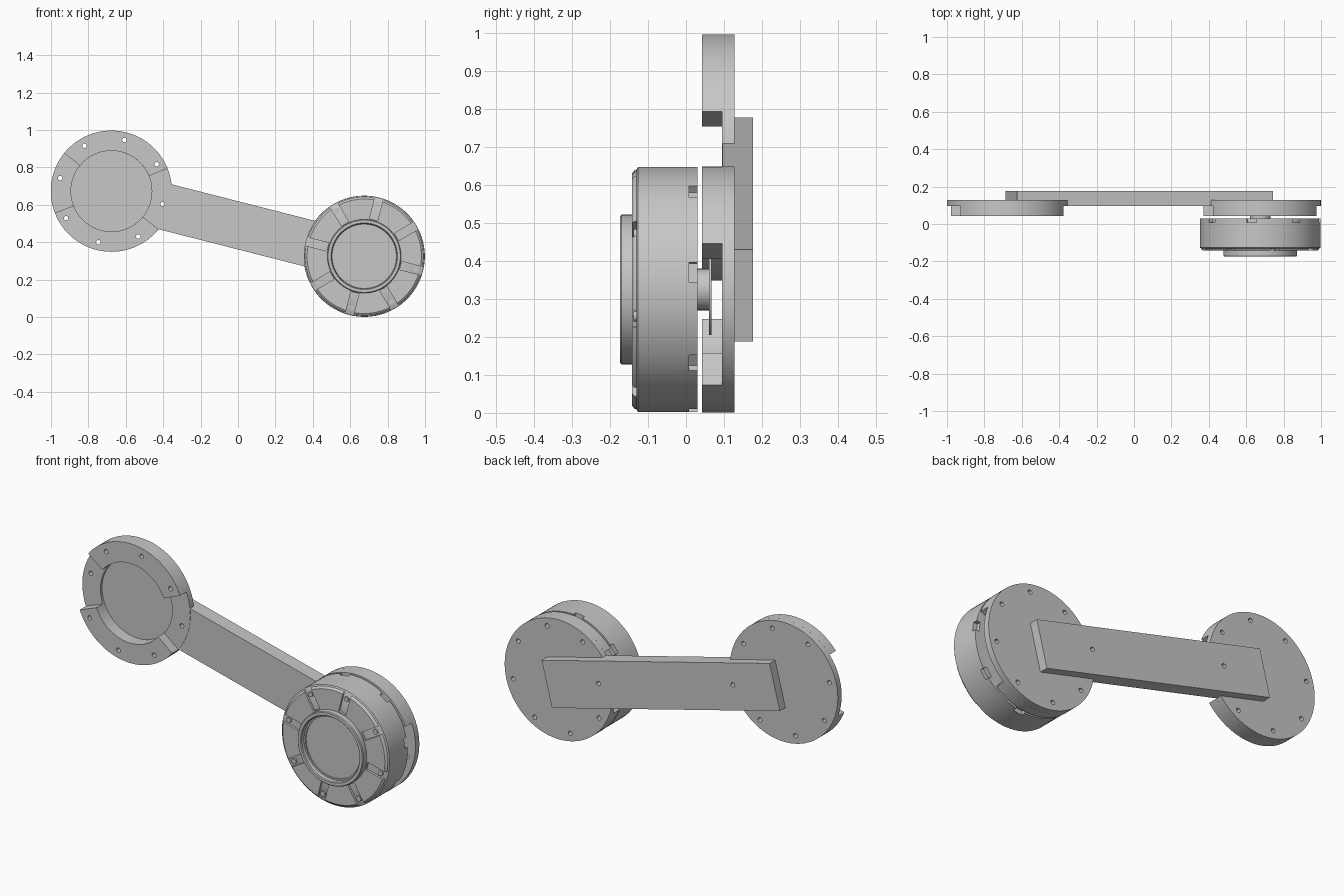
import bpy, bmesh
from math import sin, cos, radians, pi
from mathutils import Vector

if "Cube" in bpy.data.objects:
    bpy.data.objects.remove(bpy.data.objects["Cube"])

grey = bpy.data.materials.new("machined grey")
grey.use_nodes = True
GREY = (0.57, 0.57, 0.57, 1)
grey.diffuse_color = GREY
grey.node_tree.nodes["Principled BSDF"].inputs["Base Color"].default_value = GREY

TILT = -14.3                       # slope of the arm in degrees
LEFT, RIGHT = (-0.677, 0.673), (0.675, 0.325)
R, BORE = 0.324, 0.216
EIGHT = [TILT + 45 * k for k in range(8)]


def polar(c, r, deg):
    return (c[0] + r * cos(radians(deg)), c[1] + r * sin(radians(deg)))


def circle(c, r, n=96):
    return [polar(c, r, 360 * i / n) for i in range(n)]


def sector(c, r0, r1, a0, a1, n=40):
    steps = [a0 + (a1 - a0) * i / n for i in range(n + 1)]
    return [polar(c, r1, a) for a in steps] + [polar(c, r0, a) for a in reversed(steps)]


def block(c, deg, r0, r1, width):
    """Rectangle running outward from a centre."""
    d = Vector((cos(radians(deg)), sin(radians(deg))))
    s = Vector((-d.y, d.x)) * width / 2
    o = Vector(c)
    return [tuple(p) for p in (o + d * r0 - s, o + d * r1 - s, o + d * r1 + s, o + d * r0 + s)]


def finish(name, bm):
    bmesh.ops.recalc_face_normals(bm, faces=bm.faces)
    me = bpy.data.meshes.new(name)
    bm.to_mesh(me)
    bm.free()
    me.materials.append(grey)
    ob = bpy.data.objects.new(name, me)
    bpy.context.scene.collection.objects.link(ob)
    return ob


def prisms(name, outlines, y0, y1):
    """Extrude front outlines (x, z) from y0 to y1."""
    bm = bmesh.new()
    for pts in outlines:
        f = bm.faces.new([bm.verts.new((x, y0, z)) for x, z in pts])
        ext = bmesh.ops.extrude_face_region(bm, geom=[f])
        bmesh.ops.translate(bm, vec=(0, y1 - y0, 0),
                            verts=[v for v in ext["geom"] if isinstance(v, bmesh.types.BMVert)])
    return finish(name, bm)


def lathe(name, c, profile, n=96):
    """Spin a (radius, y) profile about the y axis through c."""
    bm = bmesh.new()
    vs = [bm.verts.new((c[0] + r, y, c[1])) for r, y in profile]
    es = [bm.edges.new(p) for p in zip(vs, vs[1:])]
    bmesh.ops.spin(bm, geom=vs + es, cent=(c[0], 0, c[1]), axis=(0, 1, 0),
                   angle=2 * pi, steps=n)
    bmesh.ops.remove_doubles(bm, verts=bm.verts, dist=0.0002)
    return finish(name, bm)


def cut(ob, *cutters):
    for c in cutters:
        m = ob.modifiers.new("cut", "BOOLEAN")
        m.operation, m.solver, m.object = "DIFFERENCE", "EXACT", c
    bpy.context.view_layer.update()
    me = bpy.data.meshes.new_from_object(ob.evaluated_get(bpy.context.evaluated_depsgraph_get()))
    ob.modifiers.clear()
    ob.data = me
    for c in cutters:
        bpy.data.objects.remove(c)


def bolt_holes(c, angles):
    return prisms("hole_cutter", [circle(polar(c, 0.282, a), 0.012, 16) for a in angles], -0.1, 0.3)


def recess(c, depth):
    return prisms("recess_cutter", [circle(c, BORE)], 0.0, depth)


# End discs: recessed back plate plus a rim broken by two gaps
for side, c, low in (("left", LEFT, -39), ("right", RIGHT, -51)):
    plate = prisms(side + "_back_plate", [circle(c, R)], 0.095, 0.128)
    cut(plate, bolt_holes(c, EIGHT), recess(c, 0.110))
    rim = prisms(side + "_rim", [sector(c, BORE, R, 22, 141),
                                 sector(c, BORE, R, 201, 360 + low)], 0.042, 0.0955)
    cut(rim, bolt_holes(c, EIGHT))

# Arm bar across the back of both discs
middle = (0.0285, 0.483)
bar = prisms("arm_bar", [block(middle, TILT, -0.706, 0.706, 0.250)], 0.0965, 0.176)
cut(bar, bolt_holes(LEFT, [TILT]), bolt_holes(RIGHT, [TILT + 180]),
    recess(LEFT, 0.111), recess(RIGHT, 0.111))

# Motor housing with stepped front, raised collar and recessed face
housing = lathe("motor_housing", RIGHT, [
    (0, -0.145), (0.164, -0.145), (0.164, -0.152), (0.172, -0.152), (0.174, -0.170),
    (0.178, -0.174), (0.193, -0.174), (0.197, -0.170), (0.197, -0.142), (0.306, -0.142),
    (0.314, -0.136), (0.316, -0.130), (0.323, -0.126), (0.323, 0.030), (0, 0.030)])
slots = prisms("slot_cutter", [block(RIGHT, a, 0.202, 0.35, 0.045) for a in EIGHT], -0.2, -0.130)
notches = prisms("notch_cutter", [block(RIGHT, a + 22.5, 0.300, 0.35, 0.052) for a in EIGHT],
                 0.008, 0.05)
cut(housing, slots, notches)

# Screws in the front slots
prisms("front_screws", [circle(polar(RIGHT, 0.284, a), 0.014, 16) for a in EIGHT], -0.138, -0.125)

# Electronics between motor and right disc
prisms("circuit_board", [circle(RIGHT, 0.12, 48)], 0.060, 0.067)
prisms("motor_hub", [circle(RIGHT, 0.055, 32)], 0.029, 0.061)

# Smooth curved walls, keep hard edges
for ob in bpy.context.scene.objects:
    ob.select_set(ob.type == "MESH")
    if ob.type == "MESH":
        bpy.context.view_layer.objects.active = ob
bpy.ops.object.shade_smooth_by_angle(angle=radians(30))
